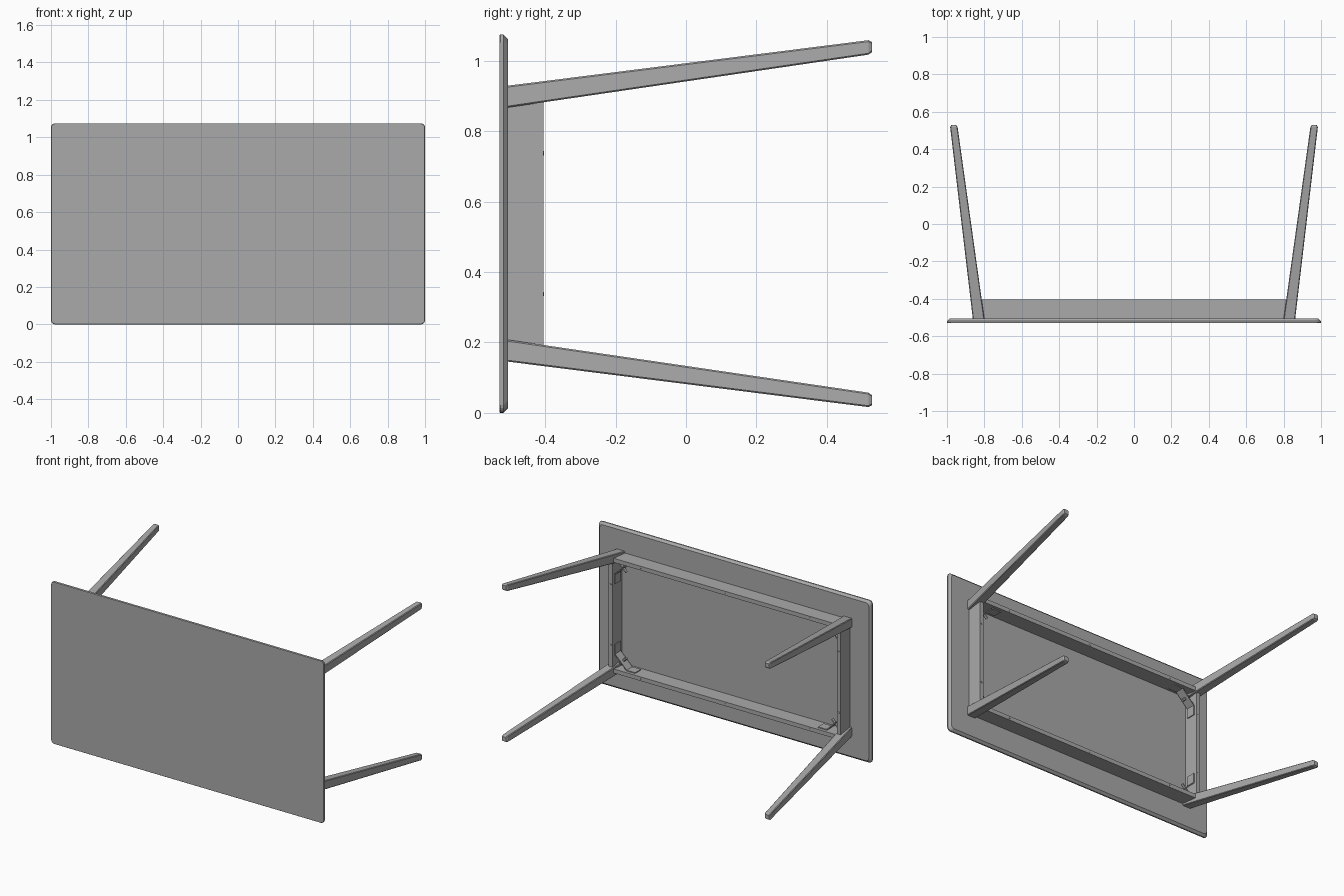
import bpy, bmesh, math
from mathutils import Vector

cube = bpy.data.objects.get("Cube")
if cube:
    bpy.data.objects.remove(cube, do_unlink=True)

ZC = 0.5375            # height of the table's centre line
BACK = -0.505          # underside of the tabletop

grey = bpy.data.materials.new("plain grey")
grey.use_nodes = True
grey.diffuse_color = (0.4, 0.4, 0.4, 1)
grey.node_tree.nodes["Principled BSDF"].inputs["Base Color"].default_value = (0.4, 0.4, 0.4, 1)


def loft(name, rings):
    """Join matching closed rings of points and cap both ends."""
    bm = bmesh.new()
    loops = [[bm.verts.new(p) for p in ring] for ring in rings]
    n = len(loops[0])
    for a, b in zip(loops, loops[1:]):
        for i in range(n):
            j = (i + 1) % n
            bm.faces.new((a[i], a[j], b[j], b[i]))
    bm.faces.new(loops[0])
    bm.faces.new(loops[-1])
    bmesh.ops.recalc_face_normals(bm, faces=bm.faces)
    mesh = bpy.data.meshes.new(name)
    bm.to_mesh(mesh)
    bm.free()
    mesh.materials.append(grey)
    ob = bpy.data.objects.new(name, mesh)
    bpy.context.collection.objects.link(ob)
    return ob


def rounded(x0, x1, z0, z1, r, y, steps=3):
    """Rounded rectangle in the xz plane, z measured from the centre line."""
    pts = []
    for cx, cz, a0 in ((x1 - r, z1 - r, 0), (x0 + r, z1 - r, 90),
                       (x0 + r, z0 + r, 180), (x1 - r, z0 + r, 270)):
        for k in range(steps + 1):
            a = math.radians(a0 + 90 * k / steps)
            pts.append((cx + r * math.cos(a), y, ZC + cz + r * math.sin(a)))
    return pts


def box(name, x0, x1, y0, y1, z0, z1):
    return loft(name, [[(x0, y, ZC + z0), (x1, y, ZC + z0),
                        (x1, y, ZC + z1), (x0, y, ZC + z1)] for y in (y0, y1)])


def screw(name, x, z, y):
    return loft(name, [[(x + 0.006 * math.cos(a), yy, ZC + z + 0.006 * math.sin(a))
                        for a in (i * math.pi / 4 for i in range(8))]
                       for yy in (y - 0.004, y + 0.002)])


# Tabletop with rounded corners and a chamfered underside
loft("tabletop", [rounded(-1 + i, 1 - i, -ZC + i, ZC - i, 0.022, y, 4)
                  for y, i in ((-0.53, 0.002), (-0.527, 0), (-0.519, 0), (BACK, 0.014))])

# Splayed, tapering legs with a small chamfer at the foot
for sx, side in ((1, "left"), (-1, "right")):
    for sz, level in ((1, "upper"), (-1, "lower")):
        rings = []
        for y, xa, xb, za, zb, i in ((BACK, 0.80, 0.862, 0.33, 0.392, 0),
                                     (0.518, 0.943, 0.983, 0.48, 0.521, 0),
                                     (0.528, 0.944, 0.984, 0.481, 0.522, 0.006)):
            xs = sorted((sx * (xa + i), sx * (xb - i)))
            zs = sorted((sz * (za + i), sz * (zb - i)))
            rings.append(rounded(*xs, *zs, 0.004, y, 1))
        loft(f"{level}_{side}_leg", rings)

        # Bent corner bracket: two flanges joined by a diagonal web
        path = [(0.67, 0.353), (0.735, 0.353), (0.823, 0.265), (0.823, 0.20)]
        t = 0.006
        inner = [(0.67, 0.353 - t), (0.735 - 0.4 * t, 0.353 - t),
                 (0.823 - t, 0.265 - 0.4 * t), (0.823 - t, 0.20)]
        ring = path + inner[::-1]
        loft(f"{level}_{side}_bracket",
             [[(sx * x, y, ZC + sz * z) for x, z in ring] for y in (-0.485, -0.425)])

        # Bolt through the diagonal web into the leg
        d = Vector((sx, 0, sz)).normalized()
        u = Vector((sx, 0, -sz)).normalized()
        v = Vector((0, 1, 0))
        c = Vector((sx * 0.775, -0.455, ZC + sz * 0.305))
        loft(f"{level}_{side}_bolt",
             [[c + d * s + 0.009 * (u * math.cos(a) + v * math.sin(a))
               for a in (i * math.pi / 3 for i in range(6))] for s in (-0.03, 0.035)])

# Rails under the top, running into the legs
EDGE = -0.405
for s, level, side in ((1, "upper", "left"), (-1, "lower", "right")):
    z0, z1 = sorted((s * 0.353, s * 0.38))
    box(f"{level}_long_rail", -0.825, 0.825, BACK, EDGE, z0, z1)
    for k, x in enumerate((-0.62, 0, 0.62)):
        screw(f"{level}_rail_screw_{k + 1}", x, s * 0.366, EDGE)
    x0, x1 = sorted((s * 0.823, s * 0.85))
    box(f"{side}_short_rail", x0, x1, BACK, EDGE, -0.355, 0.355)
    for k, z in enumerate((-0.2, 0.2)):
        screw(f"{side}_rail_screw_{k + 1}", s * 0.836, z, EDGE)
